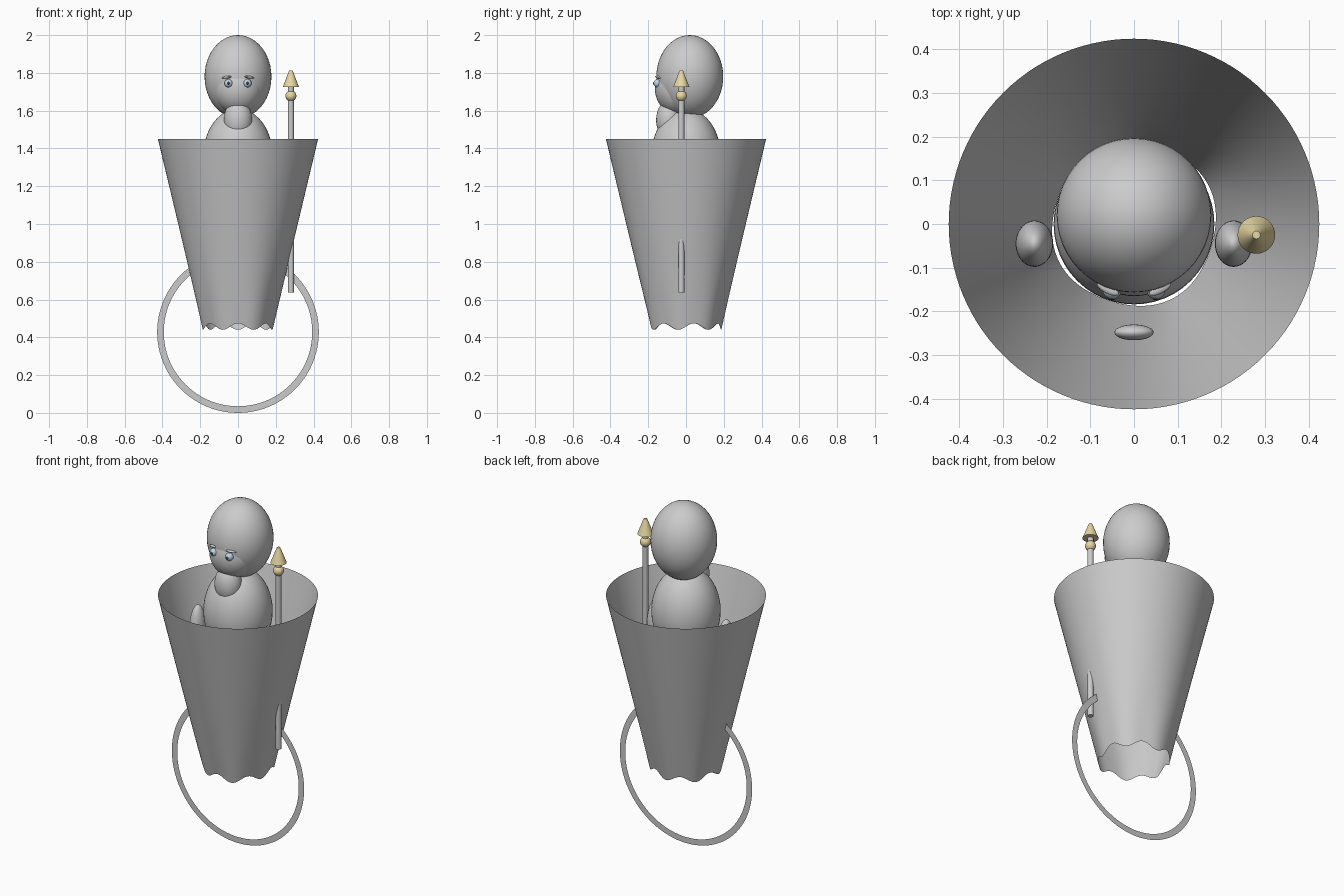
import bpy, bmesh
from math import pi, sin, cos, radians
from mathutils import Matrix, Vector

if "Cube" in bpy.data.objects:
    bpy.data.objects.remove(bpy.data.objects["Cube"])


def material(name, rgb):
    m = bpy.data.materials.new(name)
    m.diffuse_color = (*rgb, 1)
    m.use_nodes = True
    m.node_tree.nodes["Principled BSDF"].inputs["Base Color"].default_value = m.diffuse_color
    return m


gold = material("gold", (0.80, 0.68, 0.36))
blue = material("pale_blue", (0.50, 0.68, 0.80))
dark = material("dark", (0.04, 0.05, 0.07))


def finish(name, bm, mat=None):
    me = bpy.data.meshes.new(name)
    bm.to_mesh(me)
    bm.free()
    ob = bpy.data.objects.new(name, me)
    bpy.context.collection.objects.link(ob)
    if mat:
        me.materials.append(mat)
    bpy.ops.object.select_all(action='DESELECT')
    ob.select_set(True)
    bpy.context.view_layer.objects.active = ob
    bpy.ops.object.shade_smooth_by_angle(angle=radians(40))
    return ob


def egg(name, loc, radii, mat=None, rot=(0, 0, 0), seg=48):
    bm = bmesh.new()
    bmesh.ops.create_uvsphere(bm, u_segments=seg, v_segments=seg // 2, radius=1)
    bm.transform(Matrix.Diagonal((*radii, 1)))
    ob = finish(name, bm, mat)
    ob.location, ob.rotation_euler = loc, rot
    return ob


def tube(name, x, y, z0, z1, r0, r1, mat=None):
    bm = bmesh.new()
    bmesh.ops.create_cone(bm, cap_ends=True, segments=32, radius1=r0, radius2=r1, depth=z1 - z0)
    ob = finish(name, bm, mat)
    ob.location = (x, y, (z0 + z1) / 2)


def loft(name, rings):
    """Open surface through closed rings with equal point counts."""
    bm = bmesh.new()
    rows = [[bm.verts.new(p) for p in ring] for ring in rings]
    n = len(rows[0])
    for a, b in zip(rows, rows[1:]):
        for i in range(n):
            j = (i + 1) % n
            bm.faces.new((a[i], a[j], b[j], b[i]))
    return finish(name, bm)


# Flared robe, open at both ends, with a seven-wave hem and faint folds
N = 112
robe = []
for k in range(9):
    t = k / 8
    ring = []
    for i in range(N):
        a = 2 * pi * i / N
        r = 0.188 + 0.236 * t + 0.004 * (1 - t) * cos(4 * (a - radians(27)))
        z = 0.457 + 0.993 * t + 0.017 * (1 - t) ** 4 * cos(7 * (a + pi / 2))
        ring.append((r * cos(a), r * sin(a), z))
    robe.append(ring)
loft("robe", robe)

# Flat upright hoop without thickness
loft("hoop", [[(r * cos(2 * pi * i / 96), 0, 0.428 + r * sin(2 * pi * i / 96))
               for i in range(96)] for r in (0.393, 0.428)])

# Body, hood, face and beard
egg("body", (0, 0, 1.36), (0.184, 0.184, 0.25))
egg("hood", (0, 0.02, 1.78), (0.177, 0.177, 0.22))
egg("face", (0, -0.045, 1.72), (0.13, 0.12, 0.14))
egg("beard", (0, -0.09, 1.55), (0.075, 0.068, 0.105))
egg("buckle", (0, -0.248, 1.05), (0.045, 0.018, 0.035), seg=24)

# Paired eyes, brows and arms
for s, side in ((-1, "left"), (1, "right")):
    egg(side + "_eye", (s * 0.05, -0.15, 1.745), (0.022,) * 3, blue, seg=24)
    egg(side + "_pupil", (s * 0.05, -0.168, 1.745), (0.009, 0.006, 0.009), dark, seg=16)
    egg(side + "_brow", (s * 0.06, -0.148, 1.777), (0.028, 0.011, 0.007),
        rot=(0, s * radians(8), s * radians(28)), seg=20)
    egg(side + "_arm", (s * 0.228, -0.045, 1.20), (0.043, 0.053, 0.15))

# Staff with ball and pointed finial
SX, SY = 0.28, -0.025
tube("staff", SX, SY, 0.638, 1.74, 0.016, 0.016)
egg("staff_ball", (SX, SY, 1.678), (0.029,) * 3, gold, seg=24)
tube("staff_point", SX, SY, 1.725, 1.813, 0.043, 0.009, gold)
